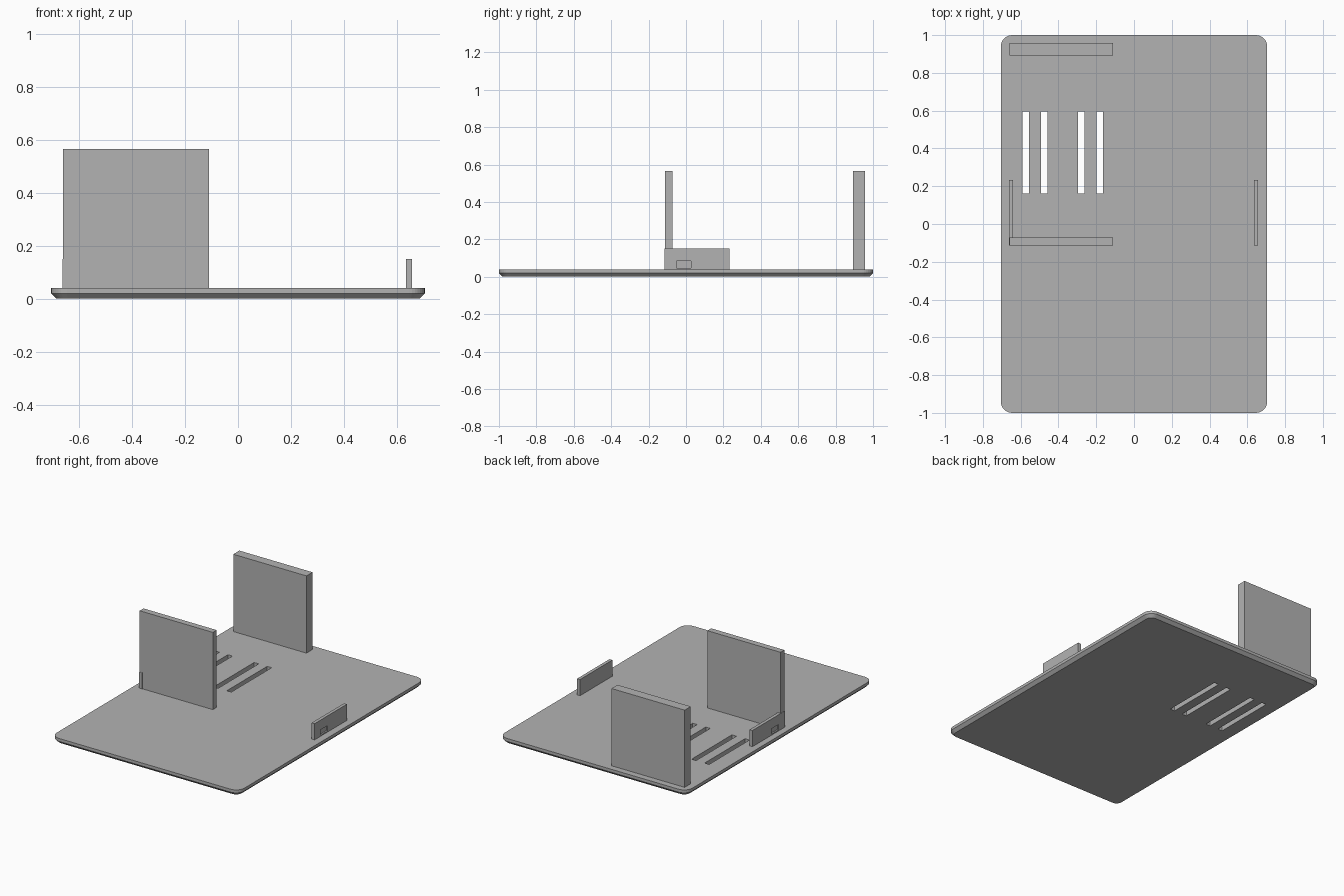
import bpy
import bmesh
from mathutils import Vector

default = bpy.data.objects.get("Cube")
if default:
    bpy.data.objects.remove(default, do_unlink=True)

# One plain grey material
GREY = (0.45, 0.45, 0.45, 1.0)
grey = bpy.data.materials.new("plain grey")
grey.use_nodes = True
grey.diffuse_color = GREY
grey.node_tree.nodes["Principled BSDF"].inputs["Base Color"].default_value = GREY


def box_mesh(low, high):
    """Return a bmesh box between two corners."""
    low, high = Vector(low), Vector(high)
    bm = bmesh.new()
    bmesh.ops.create_cube(bm, size=1)
    bmesh.ops.scale(bm, vec=high - low, verts=bm.verts)
    bmesh.ops.translate(bm, vec=(low + high) / 2, verts=bm.verts)
    return bm


def add_object(name, bm):
    mesh = bpy.data.meshes.new(name)
    bm.to_mesh(mesh)
    bm.free()
    mesh.materials.append(grey)
    obj = bpy.data.objects.new(name, mesh)
    bpy.context.collection.objects.link(obj)
    return obj


def cut(target, low, high):
    """Cut a box out of the target and discard the cutter."""
    cutter = add_object("cutter", box_mesh(low, high))
    cutter.hide_render = True
    mod = target.modifiers.new("cut", "BOOLEAN")
    mod.operation = "DIFFERENCE"
    mod.solver = "EXACT"
    mod.object = cutter
    bpy.context.view_layer.objects.active = target
    bpy.ops.object.modifier_apply(modifier=mod.name)
    bpy.data.objects.remove(cutter, do_unlink=True)


TOP = 0.04      # top of the base plate
SUNK = 0.03     # uprights start slightly inside the plate

# Base plate: rounded corners, chamfered lower rim
bm = box_mesh((-0.705, -1, 0), (0.705, 1, TOP))
upright = [e for e in bm.edges
           if abs(e.verts[0].co.z - e.verts[1].co.z) > TOP / 2]
bmesh.ops.bevel(bm, geom=upright, offset=0.06, segments=8, profile=0.5,
                affect="EDGES")
rim = [e for e in bm.edges if all(v.co.z < 0.001 for v in e.verts)]
bmesh.ops.bevel(bm, geom=rim, offset=0.02, segments=1, affect="EDGES")
base_plate = add_object("base_plate", bm)

# Four slots through the plate
for x in (-0.574, -0.476, -0.279, -0.181):
    cut(base_plate, (x - 0.017, 0.162, -0.1), (x + 0.017, 0.596, 0.1))

# Two tall uprights
for name, y0, y1 in (("front_wall", -0.113, -0.072),
                     ("back_wall", 0.892, 0.957)):
    add_object(name, box_mesh((-0.66, y0, SUNK), (-0.11, y1, 0.565)))

# Low side tabs, each with a shallow pocket in its outer face
for name, side, outer in (("left_tab", 1, 0.656), ("right_tab", -1, 0.662)):
    def span(depth_a, depth_b):
        return sorted((side * (outer - depth_a), side * (outer - depth_b)))

    x0, x1 = span(0.022, 0)
    tab = add_object(name, box_mesh((x0, -0.115, SUNK), (x1, 0.232, 0.15)))
    x0, x1 = span(0.01, -0.05)
    cut(tab, (x0, -0.05, 0.047), (x1, 0.026, 0.084))
